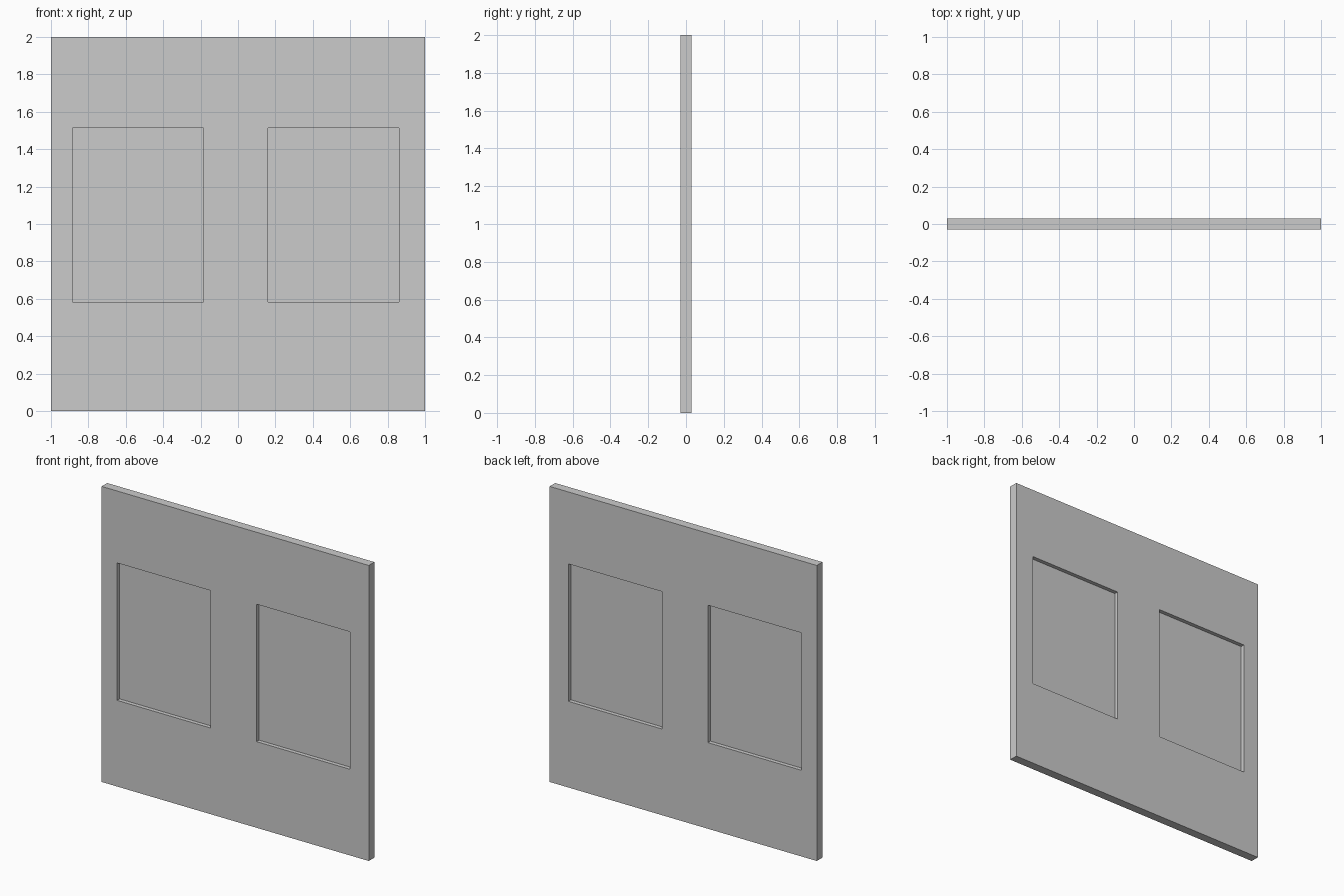
import bpy, bmesh

if "Cube" in bpy.data.objects:
    bpy.data.objects.remove(bpy.data.objects["Cube"])

HALF = 0.03          # half wall thickness
PANE = 0.003         # half pane thickness
XS = [-1, -0.885, -0.185, 0.16, 0.86, 1]
ZS = [0, 0.583, 1.513, 2]


def slab(name, xs, zs, half, holes=()):
    """Upright slab built from a grid of cells, leaving out the hole cells."""
    bm = bmesh.new()
    grid = [[bm.verts.new((x, -half, z)) for z in zs] for x in xs]
    for i in range(len(xs) - 1):
        for j in range(len(zs) - 1):
            if (i, j) not in holes:
                bm.faces.new((grid[i][j], grid[i + 1][j],
                              grid[i + 1][j + 1], grid[i][j + 1]))
    front = bm.faces[:]
    result = bmesh.ops.extrude_face_region(bm, geom=front, use_keep_orig=True)
    back = [g for g in result["geom"] if isinstance(g, bmesh.types.BMVert)]
    bmesh.ops.translate(bm, verts=back, vec=(0, 2 * half, 0))
    bmesh.ops.recalc_face_normals(bm, faces=bm.faces[:])
    mesh = bpy.data.meshes.new(name)
    bm.to_mesh(mesh)
    bm.free()
    obj = bpy.data.objects.new(name, mesh)
    bpy.context.collection.objects.link(obj)
    return obj


# Wall with two window openings
slab("wall", XS, ZS, HALF, holes={(1, 1), (3, 1)})

# Thin panes set in the middle of the wall, recessed on both sides
for side, i in (("left", 1), ("right", 3)):
    slab(side + "_window_pane", XS[i:i + 2], ZS[1:3], PANE)
